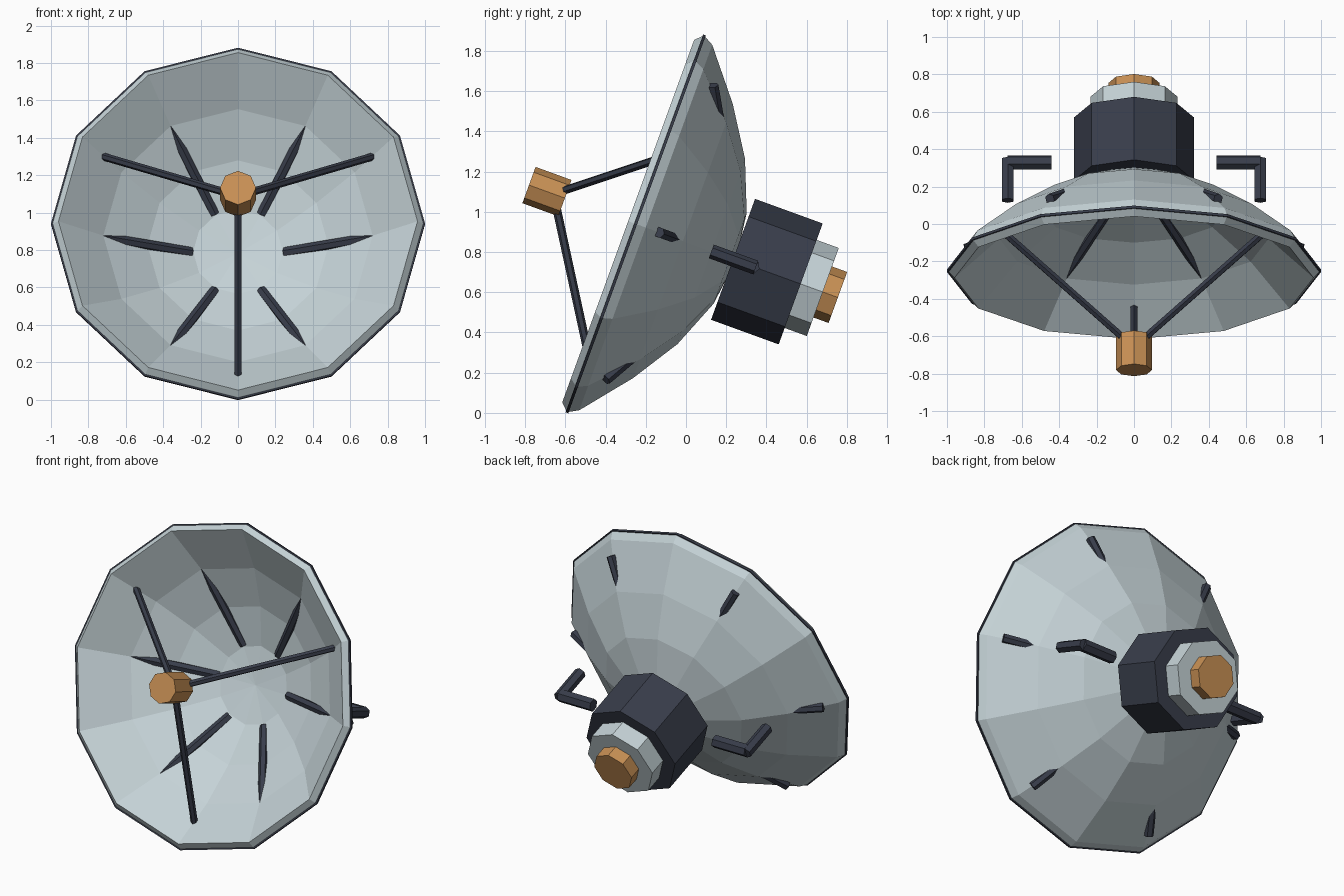
import bpy
import bmesh
from math import sin, cos, pi, radians
from mathutils import Matrix, Vector

old = bpy.data.objects.get("Cube")
if old:
    bpy.data.objects.remove(old, do_unlink=True)

# The dish axis leans back 20 degrees; local z points out of the dish, local y up the rim
TILT = Matrix.Translation((0, -0.25, 0.94)) @ Matrix.Rotation(radians(70), 4, 'X')


def material(name, rgb):
    mat = bpy.data.materials.new(name)
    mat.use_nodes = True
    colour = (*rgb, 1)
    mat.diffuse_color = colour
    mat.node_tree.nodes["Principled BSDF"].inputs["Base Color"].default_value = colour
    return mat


pale = material("pale_grey", (0.56, 0.65, 0.68))
dark = material("dark_slate", (0.04, 0.047, 0.07))
copper = material("copper_orange", (0.58, 0.28, 0.09))


def finish(name, bm, mat):
    bmesh.ops.recalc_face_normals(bm, faces=bm.faces)
    mesh = bpy.data.meshes.new(name)
    bm.to_mesh(mesh)
    bm.free()
    mesh.materials.append(mat)
    obj = bpy.data.objects.new(name, mesh)
    obj.matrix_world = TILT
    bpy.context.collection.objects.link(obj)
    return obj


def lathe(name, profile, sides, mat, loop=False):
    """Turn (radius, height) points around the axis; radius 0 makes a pole."""
    bm = bmesh.new()
    rings = []
    for r, w in profile:
        count = sides if r else 1
        rings.append([bm.verts.new((r * cos(2 * pi * i / sides), r * sin(2 * pi * i / sides), w))
                      for i in range(count)])
    pairs = list(zip(rings, rings[1:]))
    if loop:
        pairs.append((rings[-1], rings[0]))
    for a, b in pairs:
        for i in range(sides):
            j = (i + 1) % sides
            corners = [a[i % len(a)], a[j % len(a)], b[j % len(b)], b[i % len(b)]]
            bm.faces.new(list(dict.fromkeys(corners)))
    return finish(name, bm, mat)


def drum(name, radius, low, high, mat):
    return lathe(name, [(0, low), (radius, low), (radius, high), (0, high)], 8, mat)


def rod(name, start, end, radius, mat, sides=6):
    start, end = Vector(start), Vector(end)
    axis = end - start
    place = Matrix.Translation((start + end) / 2) @ axis.to_track_quat('Z', 'Y').to_matrix().to_4x4()
    bm = bmesh.new()
    bmesh.ops.create_cone(bm, cap_ends=True, segments=sides, radius1=radius, radius2=radius,
                          depth=axis.length, matrix=place)
    return finish(name, bm, mat)


def polar(radius, degrees, w):
    return (radius * cos(radians(degrees)), radius * sin(radians(degrees)), w)


# Reflector shell with a bevelled lip, and the dark seam around it
lathe("dish", [(0, -0.46), (0.24, -0.435), (0.484, -0.336), (0.72, -0.183), (0.96, 0.04),
               (0.994, 0.004), (0.994, -0.004), (0.967, -0.053), (0.725, -0.25),
               (0.49, -0.4), (0.24, -0.5), (0, -0.53)], 12, pale)
lathe("rim_seam", [(0.98, -0.007), (1, -0.007), (1, 0.007), (0.98, 0.007)], 12, dark, loop=True)

# Ribs that pierce the dish
for n in range(6):
    rod(f"dish_rib_{n + 1}", polar(0.25, n * 60, -0.445), polar(0.9, n * 60, -0.125), 0.028, dark)

# Feed and its tripod
drum("feed_horn", 0.096, 0.375, 0.565, copper)
for n, angle in enumerate((30, 150, 270)):
    rod(f"feed_strut_{n + 1}", polar(0.04, angle, 0.41), polar(0.84, angle, -0.095), 0.021, dark)

# Rear housing in three steps
drum("rear_housing", 0.32, -0.873, -0.515, dark)
drum("rear_collar", 0.233, -0.99, -0.86, pale)
drum("rear_cap", 0.135, -1.07, -0.98, copper)

# Bent side arms
for side, s in (("left", 1), ("right", -1)):
    rod(f"{side}_arm_bar", (0.44 * s, 0, -0.615), (0.675 * s, 0, -0.615), 0.04, dark)
    rod(f"{side}_arm_tip", (0.675 * s, 0, -0.635), (0.675 * s, 0, -0.4), 0.036, dark)
